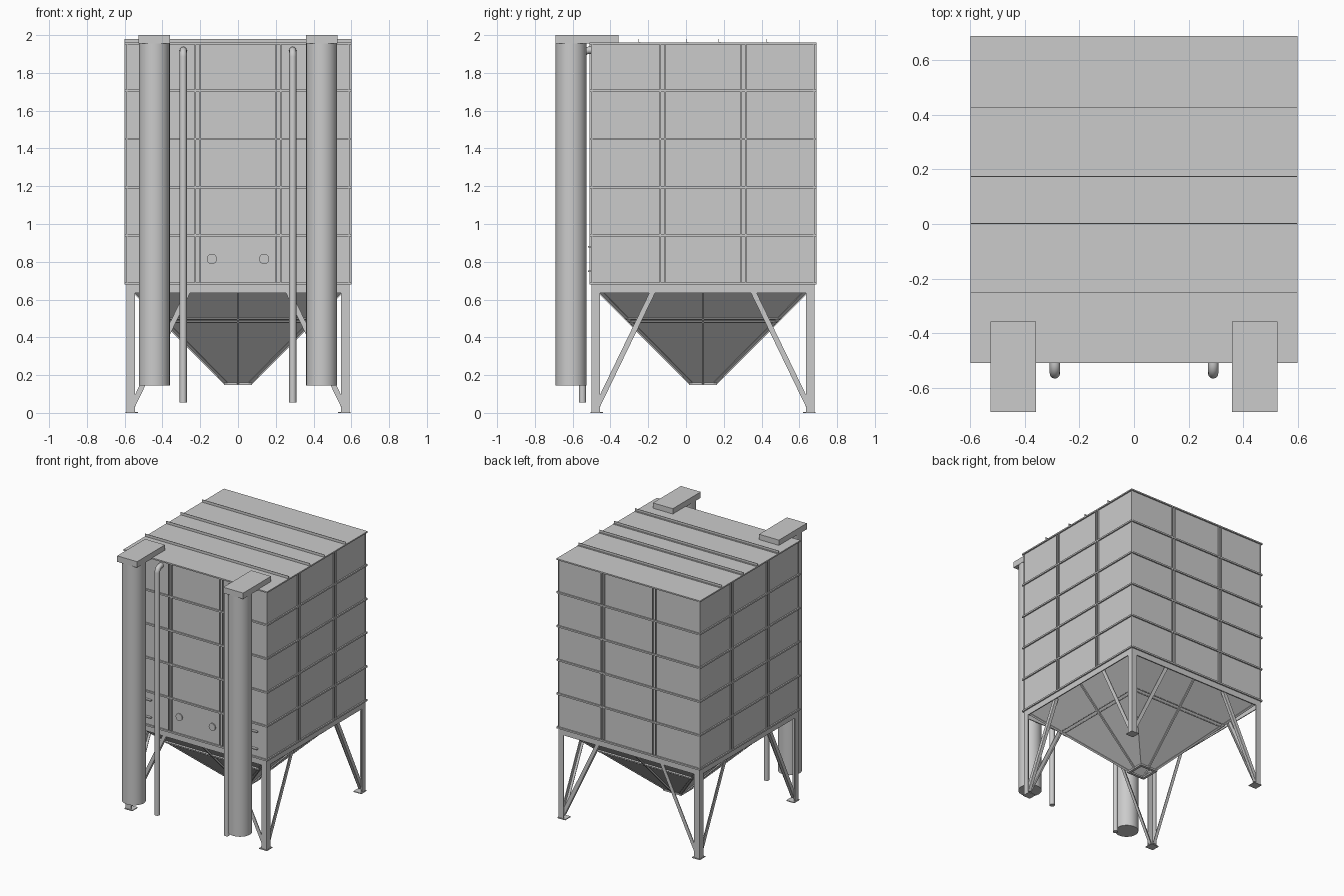
import bpy, bmesh
from math import pi, sin, cos
from mathutils import Matrix, Vector

if "Cube" in bpy.data.objects:
    bpy.data.objects.remove(bpy.data.objects["Cube"])

CY = 0.09            # centre of the bin in y
W = 0.59             # half width of the walls
TOP, EAVE = 1.955, 0.685
SEAMS = [0.685, 0.94, 1.195, 1.45, 1.705]


def finish(name, bm):
    bmesh.ops.recalc_face_normals(bm, faces=bm.faces[:])
    me = bpy.data.meshes.new(name)
    bm.to_mesh(me)
    bm.free()
    ob = bpy.data.objects.new(name, me)
    bpy.context.collection.objects.link(ob)
    return ob


def box(bm, x0, x1, y0, y1, z0, z1):
    m = Matrix.Translation(((x0 + x1) / 2, (y0 + y1) / 2, (z0 + z1) / 2))
    bmesh.ops.create_cube(bm, size=1, matrix=m @ Matrix.Diagonal((x1 - x0, y1 - y0, z1 - z0, 1)))


def bar(bm, a, b, width, thick, normal):
    """Flat bar from a to b, thick along the normal."""
    a, b = Vector(a), Vector(b)
    d = (b - a).normalized()
    n = Vector(normal)
    n = (n - d * n.dot(d)).normalized()
    s = n.cross(d)
    m = Matrix((s, n, d)).transposed().to_4x4()
    m.translation = (a + b) / 2
    bmesh.ops.create_cube(bm, size=1, matrix=m @ Matrix.Diagonal((width, thick, (b - a).length, 1)))


def four_sides(name, build):
    """Build the front side about the origin, then turn it to all four sides."""
    bm = bmesh.new()
    for k in range(4):
        part = bmesh.new()
        build(part)
        part.transform(Matrix.Translation((0, CY, 0)) @ Matrix.Rotation(k * pi / 2, 4, 'Z'))
        tmp = bpy.data.meshes.new("tmp")
        part.to_mesh(tmp)
        part.free()
        bm.from_mesh(tmp)
        bpy.data.meshes.remove(tmp)
    return finish(name, bm)


# Wall panels
def wall(bm):
    box(bm, -W, W - 0.006, -W, -W + 0.006, EAVE, TOP)


# Horizontal flanges between the panels
def flanges(bm):
    for z in SEAMS:
        box(bm, -0.6, 0.6, -0.6, -W + 0.002, z - 0.006, z + 0.006)


# Vertical panel seams, paired fins plus the corner edge
def seams(bm):
    for s in (-1, 1):
        for x in (0.202, 0.226):
            box(bm, s * x - 0.003, s * x + 0.003, -0.6, -W + 0.002, EAVE, TOP)
        box(bm, s * 0.587 - 0.003, s * 0.587 + 0.003, -0.594, -W, EAVE, TOP)


# Frame beam under the walls
def beam(bm):
    box(bm, -W, W - 0.006, -W, -W + 0.006, 0.635, EAVE)
    box(bm, -W, W, -W, -W + 0.04, EAVE - 0.008, EAVE - 0.002)


# Angle-iron corner leg with foot plate
def leg(bm):
    box(bm, -W, -0.545, -W, -W + 0.006, 0, EAVE)
    box(bm, -W, -W + 0.006, -W, -0.545, 0, EAVE)
    box(bm, -0.595, -0.53, -0.595, -0.53, 0, 0.006)


# Diagonal braces on each side
def braces(bm):
    for s in (-1, 1):
        bar(bm, (s * 0.562, -0.58, 0.03), (s * 0.262, -0.58, 0.65), 0.027, 0.006, (0, 1, 0))
        bar(bm, (s * 0.551, -0.57, 0.025), (s * 0.251, -0.57, 0.645), 0.004, 0.022, (0, 1, 0))


# Sloping hopper face
LOW, ZL = 0.065, 0.155


def half(z):
    return LOW + (z - ZL) * (W - LOW) / (EAVE - ZL)


def hopper_face(bm):
    bm.faces.new([bm.verts.new(p) for p in
                  ((-LOW, -LOW, ZL), (LOW, -LOW, ZL), (W, -W, EAVE), (-W, -W, EAVE))])


# Hopper ribs: centre line, mid flange, corner strips
def hopper_ribs(bm):
    n = (0, -1, -1)
    bar(bm, (0, -LOW - 0.003, ZL), (0, -W + 0.005, EAVE - 0.01), 0.012, 0.014, n)
    for z in (0.484, 0.5):
        h = half(z)
        bar(bm, (-h, -h - 0.003, z), (h, -h - 0.003, z), 0.006, 0.014, n)
    for s in (-1, 1):
        bar(bm, (s * (LOW - 0.006), -LOW - 0.002, ZL),
            (s * (W - 0.012), -W + 0.004, EAVE - 0.006), 0.016, 0.006, n)


# Outlet flange
def outlet(bm):
    box(bm, -0.075, 0.075, -0.075, -0.055, 0.148, 0.16)


for name, fn in (("wall_panels", wall), ("wall_flanges", flanges), ("wall_seams", seams),
                 ("frame_beams", beam), ("corner_legs", leg), ("leg_braces", braces),
                 ("hopper", hopper_face), ("hopper_ribs", hopper_ribs),
                 ("hopper_outlet", outlet)):
    four_sides(name, fn)

# Roof sheet and its angle ribs
bm = bmesh.new()
box(bm, -0.6, 0.6, CY - 0.6, CY + 0.6, 1.95, 1.96)
finish("roof", bm)
bm = bmesh.new()
for y in (-0.252, 0.0, 0.173, 0.425):
    box(bm, -0.6, 0.6, y, y + 0.003, 1.958, 1.98)
    box(bm, -0.6, 0.6, y, y + 0.012, 1.958, 1.963)
finish("roof_ribs", bm)

# Front fittings, mirrored left and right
for side, s in (("left", -1), ("right", 1)):
    # Downpipe duct
    bm = bmesh.new()
    bmesh.ops.create_cone(bm, cap_ends=True, segments=32, radius1=0.082, radius2=0.082,
                          depth=1.81, matrix=Matrix.Translation((s * 0.443, -0.608, 1.05)))
    duct = finish(side + "_duct", bm)
    # Cap that carries the duct over the roof
    bm = bmesh.new()
    box(bm, s * 0.443 - 0.083, s * 0.443 + 0.083, -0.69, -0.357, 1.955, 2.0)
    finish(side + "_duct_cap", bm)
    # Bars holding the duct to the wall
    bm = bmesh.new()
    for z in (0.75, 0.88):
        box(bm, s * 0.443 - 0.075, s * 0.443 + 0.075, -0.52, -0.498, z - 0.004, z + 0.004)
    finish(side + "_duct_bars", bm)
    # Round sight port
    bm = bmesh.new()
    bmesh.ops.create_cone(bm, cap_ends=True, segments=24, radius1=0.027, radius2=0.027, depth=0.012,
                          matrix=Matrix.Translation((s * 0.138, -0.502, 0.815)) @ Matrix.Rotation(pi / 2, 4, 'X'))
    port = finish(side + "_port", bm)
    # Slim filling pipe bending into the wall
    r = 0.035
    path = [(-0.548, 0.055)] + [(-0.548 + r - r * cos(a), 1.885 + r * sin(a))
                                for a in (i * pi / 16 for i in range(9))] + [(-0.495, 1.92)]
    cu = bpy.data.curves.new(side + "_pipe", 'CURVE')
    cu.dimensions = '3D'
    cu.bevel_depth, cu.bevel_resolution, cu.use_fill_caps = 0.019, 4, True
    sp = cu.splines.new('POLY')
    sp.points.add(len(path) - 1)
    for p, (y, z) in zip(sp.points, path):
        p.co = (s * 0.29, y, z, 1)
    pipe = bpy.data.objects.new(side + "_pipe", cu)
    bpy.context.collection.objects.link(pipe)
    bpy.ops.object.select_all(action='DESELECT')
    pipe.select_set(True)
    bpy.context.view_layer.objects.active = pipe
    bpy.ops.object.convert(target='MESH')
    for ob in (duct, port):
        ob.select_set(True)
    bpy.ops.object.shade_smooth_by_angle(angle=0.7)
